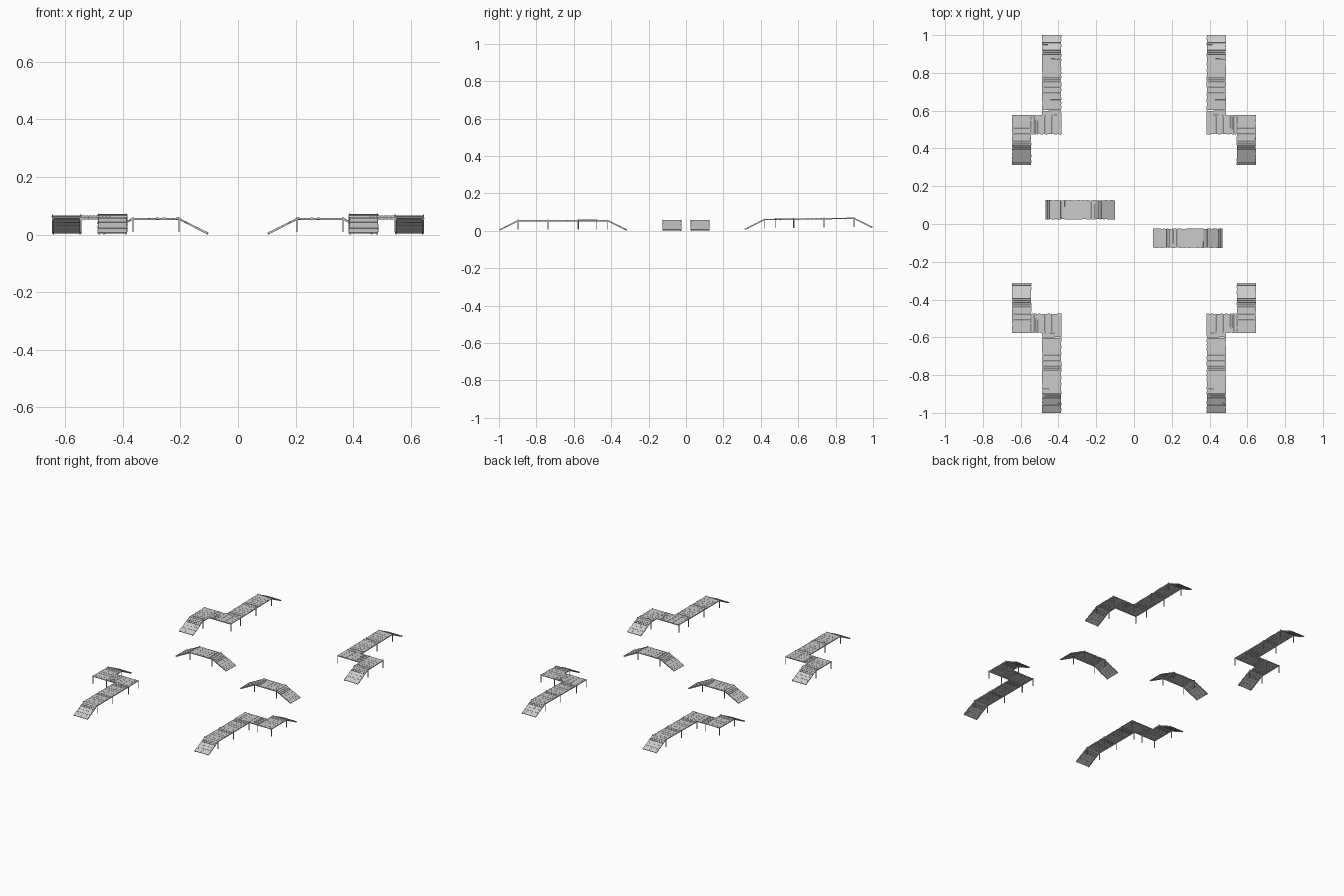
import bpy, bmesh, random
from mathutils import Vector, Matrix

if "Cube" in bpy.data.objects:
    bpy.data.objects.remove(bpy.data.objects["Cube"])

random.seed(7)
W = 0.104      # walkway width
TOP = 0.055    # deck centre height


def hexa(bm, pts):
    # Box from eight corners: bottom ring of four, then top ring of four
    v = [bm.verts.new(p) for p in pts]
    for f in ((3, 2, 1, 0), (4, 5, 6, 7), (0, 1, 5, 4),
              (1, 2, 6, 5), (2, 3, 7, 6), (3, 0, 4, 7)):
        bm.faces.new([v[i] for i in f])


def box(bm, x0, x1, y0, y1, z0, z1):
    hexa(bm, [(x, y, z) for z in (z0, z1)
              for x, y in ((x0, y0), (x1, y0), (x1, y1), (x0, y1))])


def finish(bm, name, matrix=Matrix()):
    bm.transform(matrix)
    bmesh.ops.recalc_face_normals(bm, faces=bm.faces)
    me = bpy.data.meshes.new(name)
    bm.to_mesh(me)
    bm.free()
    ob = bpy.data.objects.new(name, me)
    bpy.context.collection.objects.link(ob)


def frame(a, b):
    # Local x runs from a to b, local y across, local z out of the deck
    d = (b - a).normalized()
    side = Vector((0, 0, 1)).cross(d).normalized()
    m = Matrix((d, side, d.cross(side))).transposed().to_4x4()
    m.translation = a
    return m


def section(name, a, b, n):
    a, b = Vector(a), Vector(b)
    m, length = frame(a, b), (b - a).length
    random.seed(n)  # same board pattern for equal modules

    # Rough boards: tapered, uneven ends, a few gaps near the start
    bm = bmesh.new()
    step = length / n
    for i in range(n):
        gap = 0.0022 if i in (1, 2) else 0.0004
        s = [random.uniform(0.1, 1) * gap for _ in range(4)]
        e0, e1 = (W / 2 - random.uniform(0, 0.003) for _ in range(2))
        x0, x1 = i * step, (i + 1) * step
        h = random.uniform(-0.0006, 0.0006)
        ring = ((x0 + s[0], -e0), (x1 - s[1], -e0),
                (x1 - s[2], e1), (x0 + s[3], e1))
        hexa(bm, [(x, y, z + h) for z in (-0.0005, 0.003) for x, y in ring])
    finish(bm, name + "_boards", m)

    # Beams under both edges
    bm = bmesh.new()
    for y in (-W / 2 + 0.006, W / 2 - 0.006):
        box(bm, 0, length, y - 0.002, y + 0.002, -0.004, -0.0005)
    finish(bm, name + "_beams", m)


def posts(name, p, across):
    # Pair of thin posts at a joint
    bm = bmesh.new()
    for s in (-1, 1):
        q = Vector(p) + Vector(across) * s * (W / 2 - 0.003)
        box(bm, q.x - .002, q.x + .002, q.y - .002, q.y + .002,
            q.z - 0.047, q.z + 0.006)
    finish(bm, name + "_posts")


# Four zigzag walkways, the back pair rising slightly
for sx, side in ((-1, "left"), (1, "right")):
    for sy, end in ((-1, "front"), (1, "back")):
        name = f"{end}_{side}_walkway"

        def P(x, y, z):
            lift = max(0, sy) * (0.004 + 0.015 * max(0, y - 0.32))
            return (sx * x, sy * y, z + lift)

        section(name + "_inner_ramp", P(.595, .418, TOP), P(.595, .315, .004), 10)
        section(name + "_inner_deck", P(.595, .418, TOP), P(.595, .578, TOP), 14)
        section(name + "_link_deck", P(.543, .526, TOP + .001), P(.384, .526, TOP + .001), 13)
        section(name + "_outer_deck_1", P(.436, .578, TOP), P(.436, .738, TOP), 14)
        section(name + "_outer_deck_2", P(.436, .738, TOP), P(.436, .898, TOP), 14)
        section(name + "_outer_ramp", P(.436, .898, TOP), P(.436, .998, .004), 10)
        for x, y in ((.595, .418), (.595, .576), (.436, .578),
                     (.436, .738), (.436, .898)):
            posts(name, P(x, y, TOP), (1, 0, 0))
        posts(name + "_link", P(.384 + .002, .526, TOP), (0, 1, 0))

# Two short bridges in the middle
for sx, side in ((-1, "left"), (1, "right")):
    y, name = -sx * 0.075, side + "_bridge"
    section(name + "_inner_ramp", (sx * .205, y, TOP), (sx * .103, y, .003), 10)
    section(name + "_deck", (sx * .205, y, TOP), (sx * .365, y, TOP), 14)
    section(name + "_outer_ramp", (sx * .365, y, TOP), (sx * .468, y, .003), 10)
    for x in (.205, .365):
        posts(name, (sx * x, y, TOP), (0, 1, 0))
